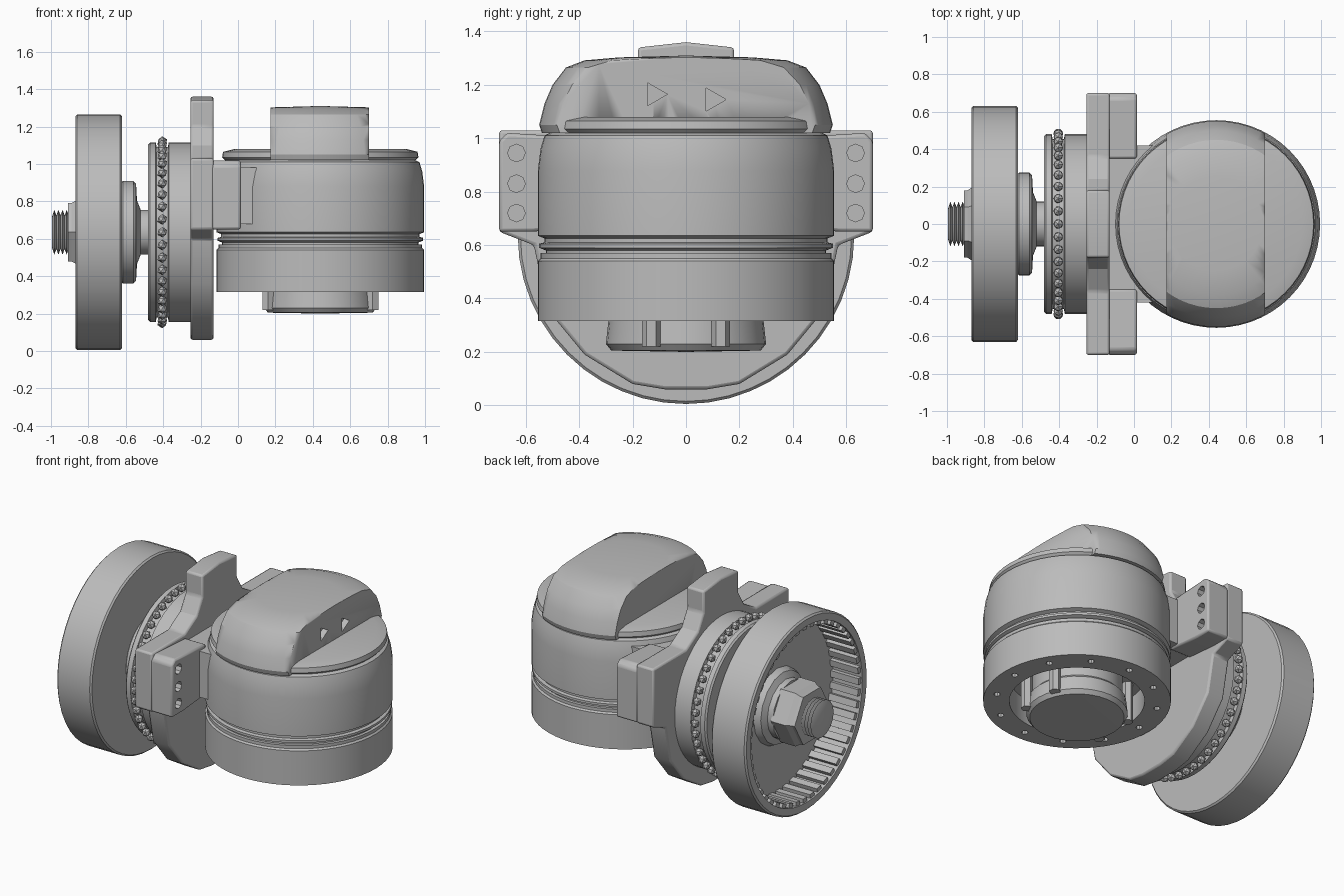
import bpy, bmesh
from math import sin, cos, pi
from mathutils import Vector, Matrix

if "Cube" in bpy.data.objects:
    bpy.data.objects.remove(bpy.data.objects["Cube"])

grey = bpy.data.materials.new("machined grey")
grey.use_nodes = True
grey.diffuse_color = (0.5, 0.5, 0.5, 1)
grey.node_tree.nodes["Principled BSDF"].inputs["Base Color"].default_value = (0.5, 0.5, 0.5, 1)

AXLE = Vector((0, 0, 0.635))    # wheel axis runs along x
POD = Vector((0.44, 0, 0))      # housing axis runs along z


def finish(name, bm, smooth=True):
    bmesh.ops.remove_doubles(bm, verts=bm.verts, dist=0.0001)
    bmesh.ops.recalc_face_normals(bm, faces=bm.faces)
    mesh = bpy.data.meshes.new(name)
    bm.to_mesh(mesh)
    bm.free()
    ob = bpy.data.objects.new(name, mesh)
    bpy.context.collection.objects.link(ob)
    mesh.materials.append(grey)
    if smooth:
        bpy.ops.object.select_all(action="DESELECT")
        ob.select_set(True)
        bpy.context.view_layer.objects.active = ob
        bpy.ops.object.shade_smooth_by_angle(angle=0.5)
    return ob


def lathe(name, profile, axis, sides=48):
    """Turn (radius, position) points around the axle or the housing axis."""
    bm = bmesh.new()
    rings = []
    for r, h in profile:
        ring = []
        for i in range(sides):
            a = 2 * pi * i / sides
            c, s = r * cos(a), r * sin(a)
            ring.append(bm.verts.new(AXLE + Vector((h, c, s)) if axis == "x"
                                     else POD + Vector((c, s, h))))
        rings.append(ring)
    for lo, hi in zip(rings, rings[1:]):
        for i in range(sides):
            j = (i + 1) % sides
            bm.faces.new((lo[i], lo[j], hi[j], hi[i]))
    return finish(name, bm)


def prism(name, outline, x0, x1, bevel=0.0):
    """Extrude a y-z outline along x."""
    bm = bmesh.new()
    face = bm.faces.new([bm.verts.new((x0, y, z)) for y, z in outline])
    new = bmesh.ops.extrude_face_region(bm, geom=[face])["geom"]
    bmesh.ops.translate(bm, vec=(x1 - x0, 0, 0),
                        verts=[v for v in new if isinstance(v, bmesh.types.BMVert)])
    ob = finish(name, bm)
    if bevel:
        mod = ob.modifiers.new("Bevel", "BEVEL")
        mod.width, mod.segments, mod.limit_method = bevel, 2, "ANGLE"
    return ob


def rods(name, places, radius, depth, axis, sides=8):
    bm = bmesh.new()
    turn = Matrix.Rotation(pi / 2, 4, "Y") if axis == "x" else Matrix()
    for p in places:
        bmesh.ops.create_cone(bm, cap_ends=True, segments=sides, radius1=radius, radius2=radius,
                              depth=depth, matrix=Matrix.Translation(p) @ turn)
    return finish(name, bm, False)


def boolean(target, tool, operation="DIFFERENCE"):
    mod = target.modifiers.new(operation.title(), "BOOLEAN")
    mod.operation, mod.object, mod.solver = operation, tool, "EXACT"
    tool.hide_render = True
    tool.hide_set(True)


def mirrored(half):
    return half + [(-y, z) for y, z in reversed(half)]


# Wheel: open drum with a web on the inner side
lathe("wheel_drum", [(0, -.62), (.62, -.62), (.63, -.63), (.63, -.86), (.62, -.87),
                     (.575, -.87), (.575, -.66), (0, -.66)], "x")

# Ribs around the inside of the drum
bm = bmesh.new()
for i in range(48):
    place = (Matrix.Translation(AXLE) @ Matrix.Rotation(2 * pi * i / 48, 4, "X")
             @ Matrix.Translation((-.76, 0, .563)) @ Matrix.Diagonal((.2, .042, .03, 1)))
    bmesh.ops.create_cube(bm, size=1, matrix=place)
finish("wheel_inner_ribs", bm, False)

# Hub, nut and threaded axle end
lathe("hub_flange", [(0, -.63), (.26, -.63), (.275, -.615), (.275, -.56), (.26, -.545),
                     (.17, -.54), (.12, -.52), (.12, -.47), (0, -.47)], "x", 32)
lathe("hub_boss", [(0, -.65), (.25, -.65), (.23, -.70), (.19, -.72), (.19, -.76), (0, -.76)], "x", 16)
lathe("hub_nut", [(0, -.75), (.20, -.75), (.20, -.86), (.18, -.89), (.18, -.91), (0, -.91)], "x", 6)
thread = [(0, -.90)]
for i in range(4):
    thread += [(.09, -.905 - .022 * i), (.12, -.916 - .022 * i)]
lathe("axle_thread", thread + [(.08, -.995), (0, -.995)], "x", 16)

# Bearing plate with a ring of small studs
lathe("bearing_ring", [(0, -.48), (.47, -.48), (.48, -.47), (.48, -.44), (.455, -.435),
                       (.455, -.375), (.48, -.37), (.48, -.25), (0, -.25)], "x")
bm = bmesh.new()
for i in range(44):
    a = 2 * pi * i / 44
    spot = AXLE + Vector((-.405, .485 * cos(a), .485 * sin(a)))
    bmesh.ops.create_icosphere(bm, subdivisions=1, radius=.028, matrix=Matrix.Translation(spot))
finish("bearing_studs", bm, False)

# Bracket plate: top tab, side ears and rounded lower edge
half = [(.18, 1.34), (.18, 1.2), (.24, 1.1), (.36, 1.03), (.70, 1.03), (.70, .65),
        (.57, .60), (.52, .36), (.38, .19), (.2, .08), (.08, .06)]
prism("bracket_plate", [(0, 1.36)] + mirrored(half), -.255, -.13, .012)

# Ears that carry the housing, drilled with three holes each
for side, label in ((1, "left"), (-1, "right")):
    ear = prism("bracket_ear_" + label,
                [(side * y, z) for y, z in ((.35, 1.0), (.67, 1.02), (.70, .99),
                                            (.70, .65), (.58, .65), (.35, .67))], -.14, .015, .012)
    holes = rods("ear_hole_cutter_" + label,
                 [(.02, side * .635, z) for z in (.945, .83, .72)], .033, .12, "x")
    boolean(ear, holes)
prism("bracket_bridge", mirrored([(.42, .98), (.42, .68)]), -.15, .1)

# Housing: main barrel, groove and collar
lathe("housing_barrel", [(0, 1.02), (.50, 1.025), (.53, 1.01), (.545, .96), (.555, .88),
                         (.555, .635), (.53, .625), (.53, .61), (.55, .605), (.55, .59),
                         (.525, .58), (.525, .56), (0, .56)], "z", 56)
lathe("housing_collar", [(0, 1.08), (.46, 1.08), (.52, 1.065), (.525, 1.035), (.50, 1.01),
                         (0, 1.01)], "z", 56)

# Lower ring with an open centre and bolt holes
ring = lathe("housing_lower_ring", [(0, .57), (.545, .57), (.545, .55), (.555, .54), (.555, .315),
                                    (.40, .315), (.40, .48), (0, .48)], "z", 56)
spots = [POD + Vector((.48 * cos(i * pi / 6), .48 * sin(i * pi / 6), .32)) for i in range(12)]
boolean(ring, rods("bolt_hole_cutter", spots, .02, .08, "z"))

# Plug hanging from the lower ring, held by four lugs
lathe("lower_plug", [(0, .50), (.27, .50), (.27, .34), (.29, .32), (.30, .23), (.28, .205),
                     (0, .20)], "z", 32)
spots = [POD + Vector((.28 * sx, .13 * sy, .36)) for sx in (1, -1) for sy in (1, -1)]
rods("plug_lugs", spots, .035, .28, "z", 6)

# Crown: turned dome trimmed flat on two sides
crown = lathe("housing_crown", [(0, 1.02), (.54, 1.02), (.55, 1.05), (.53, 1.13), (.50, 1.20),
                                (.45, 1.265), (.38, 1.292), (.25, 1.303), (0, 1.31)], "z", 56)
slab = prism("crown_slab_cutter", mirrored([(.8, 1.4), (.8, .95)]), .175, .70)
boolean(crown, slab, "INTERSECT")
notches = rods("crown_notch_cutter", [(.70, -.12, 1.165), (.70, .10, 1.145)], .05, .08, "x", 3)
boolean(crown, notches)
